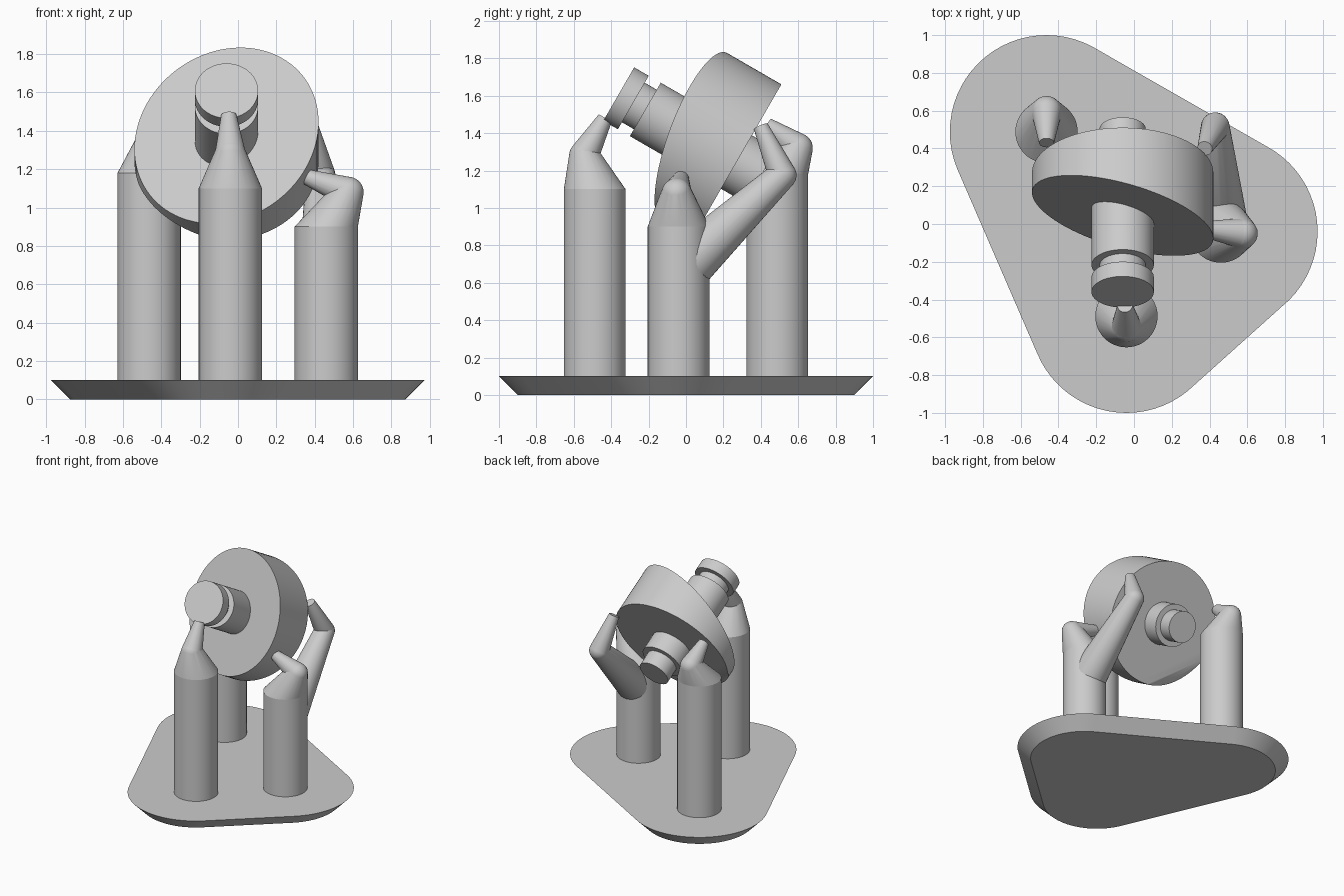
import bpy, bmesh, math
from mathutils import Vector, Matrix

cube = bpy.data.objects.get("Cube")
if cube:
    bpy.data.objects.remove(cube)

grey = bpy.data.materials.new("plain_grey")
grey.use_nodes = True
COLOUR = (0.6, 0.6, 0.6, 1)
grey.diffuse_color = COLOUR
grey.node_tree.nodes["Principled BSDF"].inputs["Base Color"].default_value = COLOUR


def finish(name, bm):
    """Turn a bmesh into a named, shaded object."""
    bmesh.ops.recalc_face_normals(bm, faces=bm.faces)
    mesh = bpy.data.meshes.new(name)
    bm.to_mesh(mesh)
    bm.free()
    mesh.materials.append(grey)
    ob = bpy.data.objects.new(name, mesh)
    bpy.context.collection.objects.link(ob)
    bpy.ops.object.select_all(action='DESELECT')
    ob.select_set(True)
    bpy.context.view_layer.objects.active = ob
    bpy.ops.object.shade_smooth_by_angle(angle=math.radians(30))
    return ob


def ring(centre, axis, r, n=48):
    """Points of a circle around an axis."""
    turn = Vector(axis).to_track_quat('Z', 'Y')
    return [Vector(centre) + turn @ Vector((r * math.cos(i * math.tau / n),
                                            r * math.sin(i * math.tau / n), 0))
            for i in range(n)]


def ball(centre, axis, r, steps=12):
    """Points of a sphere, as stacked rings along an axis."""
    axis = Vector(axis).normalized()
    pts = []
    for i in range(1, steps):
        a = math.pi * i / steps
        pts += ring(Vector(centre) + axis * r * math.cos(a), axis, r * math.sin(a), 32)
    return pts


def hull(bm, pts):
    """Add the convex hull of the points to the bmesh."""
    part = bmesh.new()
    for p in pts:
        part.verts.new(p)
    res = bmesh.ops.convex_hull(part, input=part.verts)
    loose = {v for v in res["geom_interior"] + res["geom_unused"]
             if isinstance(v, bmesh.types.BMVert)}
    bmesh.ops.delete(part, geom=list(loose), context='VERTS')
    temp = bpy.data.meshes.new("temp")
    part.to_mesh(temp)
    part.free()
    bm.from_mesh(temp)
    bpy.data.meshes.remove(temp)


def bridge(bm, loops):
    """Join rings of points into a closed tube."""
    rows = [[bm.verts.new(p) for p in loop] for loop in loops]
    for a, b in zip(rows, rows[1:]):
        for i in range(len(a)):
            j = (i + 1) % len(a)
            bm.faces.new((a[i], a[j], b[j], b[i]))
    bm.faces.new(rows[0])
    bm.faces.new(rows[-1])


UP = Vector((0, 0, 1))
R = 0.165
BASE_TOP = 0.1
FRONT, BACK, SIDE = (-0.04, -0.488), (-0.463, 0.488), (0.46, -0.04)

# Base: rounded triangle with a bevelled underside
bm = bmesh.new()
hull(bm, [p for x, y in (FRONT, BACK, SIDE)
          for z, r in ((0, 0.412), (BASE_TOP, 0.512))
          for p in ring((x, y, z), UP, r, 64)])
bmesh.ops.dissolve_limit(bm, angle_limit=0.01, verts=bm.verts, edges=bm.edges)
finish("base", bm)


def knuckle_and_tip(bm, root_pts, joint, joint_r, tip):
    """A taper to the joint, then a flat-ended finger tip."""
    axis = Vector(tip) - Vector(joint)
    knuckle = ball(joint, axis, joint_r)
    hull(bm, root_pts + knuckle)
    hull(bm, knuckle + ring(tip, axis, 0.04, 32))


# Posts, each with a bent finger on top
for name, (x, y), top, joint, tip in (
        ("front_post", FRONT, 1.1, (-0.04, -0.545, 1.28), (-0.048, -0.432, 1.48)),
        ("back_post", BACK, 1.18, (-0.463, 0.598, 1.32), (-0.463, 0.43, 1.445)),
        ("side_post", SIDE, 0.9, (0.575, -0.05, 1.08), (0.355, -0.025, 1.16))):
    bm = bmesh.new()
    rim = ring((x, y, top), UP, R)
    bridge(bm, [ring((x, y, BASE_TOP), UP, R), rim])
    knuckle_and_tip(bm, rim, joint, 0.08, tip)
    finish(name, bm)

# Branch arm leaving the side post towards the back
bm = bmesh.new()
elbow = Vector((0.43, 0.515, 1.175))
root = Vector((0.46, 0.02, 0.71))
knuckle_and_tip(bm, ball(root, elbow - root, 0.14), elbow, 0.076, (0.375, 0.4, 1.435))
finish("branch_arm", bm)

# Held part: everything is placed along one tilted axis
centre = Vector((-0.06, 0.27, 1.245))
AXIS = Vector((0, math.cos(math.radians(30)), -0.5))
ACROSS = Vector((0, 0.5, math.cos(math.radians(30))))


def place(angle, r, s):
    return (centre + Vector((r * math.cos(angle), 0, 0))
            + ACROSS * r * math.sin(angle) + AXIS * s)


def loop(r, s, n=64):
    """Ring at distance s along the axis; s may depend on the angle."""
    angles = [i * math.tau / n for i in range(n)]
    return [place(a, r, s(a) if callable(s) else s) for a in angles]


# Wheel: square back, slanted front, small slanted cut on the back
bm = bmesh.new()
slant = lambda a: -(0.26 + 0.14 * math.cos(a) + 0.075 * math.sin(a))
bridge(bm, [loop(0.48, slant, 96), loop(0.48, 0, 96)])
low = math.radians(230)
outward = place(low, 1, 0) - centre
cut = bmesh.ops.bisect_plane(
    bm, geom=bm.verts[:] + bm.edges[:] + bm.faces[:],
    plane_co=place(low, 0.4, 0), plane_no=AXIS * 0.9 + outward * 0.42, clear_outer=True)
edges = [e for e in cut["geom_cut"] if isinstance(e, bmesh.types.BMEdge)]
bmesh.ops.holes_fill(bm, edges=edges, sides=0)
finish("wheel", bm)

# Shaft with a grooved knob in front and a stepped stub behind
bm = bmesh.new()
bridge(bm, [loop(r, s) for r, s in (
    (R, -0.727), (R, -0.637), (0.122, -0.637), (0.122, -0.563),
    (R, -0.563), (R, 0.15), (0.122, 0.15), (0.122, 0.27))])
finish("shaft", bm)
